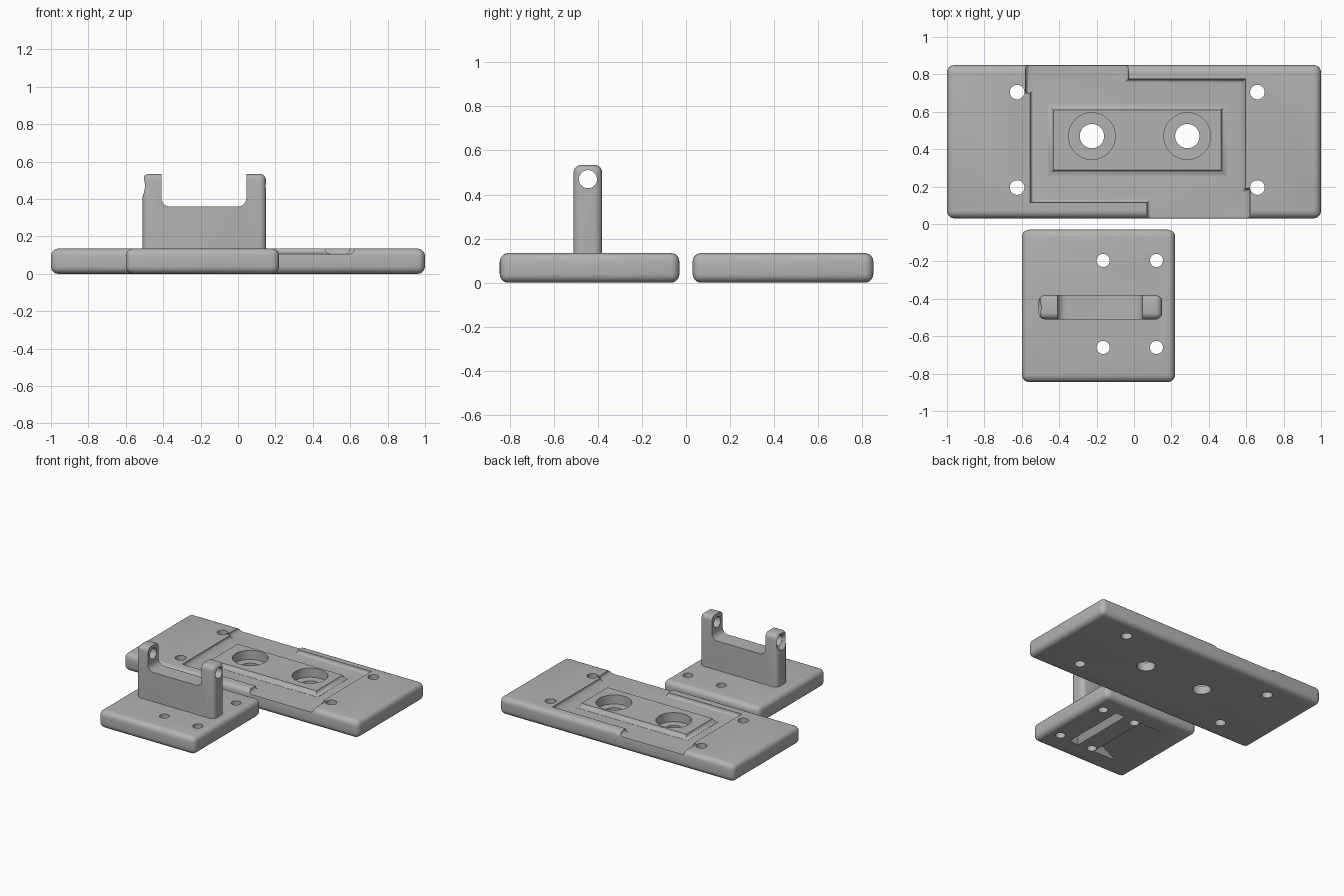
import bpy, bmesh, math
from mathutils import Matrix, Vector

cube = bpy.data.objects.get("Cube")
if cube:
    bpy.data.objects.remove(cube)

mat = bpy.data.materials.new("grey_plastic")
mat.use_nodes = True
grey = (0.45, 0.45, 0.45, 1)
mat.diffuse_color = grey
mat.node_tree.nodes["Principled BSDF"].inputs["Base Color"].default_value = grey


def finish(name, bm):
    bmesh.ops.recalc_face_normals(bm, faces=bm.faces)
    me = bpy.data.meshes.new(name)
    bm.to_mesh(me)
    bm.free()
    me.materials.append(mat)
    ob = bpy.data.objects.new(name, me)
    bpy.context.collection.objects.link(ob)
    return ob


def bevel(bm, edges, size, segments=5):
    bmesh.ops.bevel(bm, geom=edges, offset=size, segments=segments,
                    profile=0.5, affect='EDGES', clamp_overlap=False)


def box(name, lo, hi, round_by=0, rule=lambda e: True):
    lo, hi = Vector(lo), Vector(hi)
    bm = bmesh.new()
    bmesh.ops.create_cube(bm, size=1)
    for v in bm.verts:
        v.co = (lo + hi) / 2 + v.co * (hi - lo)
    if round_by:
        bevel(bm, [e for e in bm.edges if rule(e)], round_by)
    return finish(name, bm)


def drill(name, at, r1, r2, depth, axis='Z'):
    """Cylinder or cone running from the given point along +axis."""
    bm = bmesh.new()
    bmesh.ops.create_cone(bm, cap_ends=True, segments=48, radius1=r1, radius2=r2, depth=depth)
    bmesh.ops.translate(bm, vec=(0, 0, depth / 2), verts=bm.verts)
    if axis == 'X':
        bmesh.ops.rotate(bm, matrix=Matrix.Rotation(math.pi / 2, 3, 'Y'), verts=bm.verts)
    bmesh.ops.translate(bm, vec=at, verts=bm.verts)
    return finish(name, bm)


def loft(name, rings):
    """Stacked rectangles, each (x0, x1, y0, y1, z)."""
    bm = bmesh.new()
    loops = [[bm.verts.new(p) for p in ((a, c, z), (b, c, z), (b, d, z), (a, d, z))]
             for a, b, c, d, z in rings]
    bm.faces.new(loops[0])
    bm.faces.new(loops[-1])
    for low, up in zip(loops, loops[1:]):
        for i in range(4):
            j = (i + 1) % 4
            bm.faces.new((low[i], low[j], up[j], up[i]))
    return finish(name, bm)


def combine(target, tool, operation='DIFFERENCE'):
    mod = target.modifiers.new("combine", 'BOOLEAN')
    mod.operation = operation
    mod.solver = 'EXACT'
    mod.object = tool
    bpy.context.view_layer.objects.active = target
    bpy.ops.object.modifier_apply(modifier=mod.name)
    bpy.data.objects.remove(tool)


def smooth(ob):
    bpy.ops.object.select_all(action='DESELECT')
    ob.select_set(True)
    bpy.context.view_layer.objects.active = ob
    bpy.ops.object.shade_smooth_by_angle(angle=math.radians(30))


TOP = 0.135

# Large plate with a filleted recess open to the front and back edges
base = box("base_plate", (-1, 0.03, 0), (1, 0.85, TOP), 0.04)
half = [(-0.555, 0.115), (0.07, 0.115), (0.07, -0.1), (0.62, -0.1), (0.62, 0.19), (0.595, 0.19)]
outline = half + [(0.04 - x, 0.89 - y) for x, y in half]
bm = bmesh.new()
floor = bm.faces.new([bm.verts.new((x, y, 0.105)) for x, y in outline])
up = bmesh.ops.extrude_face_region(bm, geom=[floor], use_keep_orig=True)
bmesh.ops.translate(bm, vec=(0, 0, 0.2), verts=[g for g in up["geom"] if isinstance(g, bmesh.types.BMVert)])
bmesh.ops.recalc_face_normals(bm, faces=bm.faces)
bevel(bm, [e for e in bm.edges if all(v.co.z < 0.11 for v in e.verts)], 0.025, 4)
combine(base, finish("recess_cutter", bm))

# Raised pad with concave sides
flare = [(0.03, 0.09), (0.03, 0.106), (0.014, 0.112), (0.005, 0.121), (0, TOP)]
pad = loft("raised_pad", [(-0.43 - o, 0.465 + o, 0.29 - o, 0.61 + o, z) for o, z in flare])
combine(base, pad, 'UNION')

# Counterbored centre holes and corner screw holes
for x in (-0.225, 0.285):
    combine(base, drill("counterbore", (x, 0.47, 0.065), 0.125, 0.125, 0.3))
    combine(base, drill("bolt_hole", (x, 0.47, -0.1), 0.065, 0.065, 0.4))
for x in (-0.625, 0.66):
    for y in (0.195, 0.705):
        combine(base, drill("screw_hole", (x, y, -0.1), 0.039, 0.039, 0.4))
smooth(base)

# Small plate with its upright fork
mount = box("fork_mount", (-0.6, -0.845, 0), (0.22, -0.03, TOP), 0.04)
fork = box("fork", (-0.51, -0.51, 0.06), (0.15, -0.38, 0.535), 0.035)
gap = box("gap_cutter", (-0.41, -0.7, 0.36), (0.045, -0.2, 0.8), 0.045,
          lambda e: all(v.co.z < 0.4 for v in e.verts)
          and abs(e.verts[0].co.y - e.verts[1].co.y) > 0.1)
combine(fork, gap)
combine(fork, drill("pin_hole", (-0.8, -0.445, 0.47), 0.041, 0.041, 1.3, 'X'))
combine(fork, drill("pin_countersink", (-0.53, -0.445, 0.47), 0.085, 0.041, 0.05, 'X'))
combine(mount, fork, 'UNION')
for x in (-0.165, 0.12):
    for y in (-0.66, -0.195):
        combine(mount, drill("screw_hole", (x, y, -0.1), 0.035, 0.035, 0.4))

# Two tapered grooves in the underside
for x0, x1, slope in ((-0.40, -0.20, 0.13), (-0.06, 0.02, 0.03)):
    combine(mount, loft("groove_cutter", [(x0, x1, -0.68, -0.17, -0.01),
                                          (x0, x1, -0.68, -0.17, 0),
                                          (x0 + slope, x1, -0.65, -0.17, 0.045)]))
smooth(mount)
